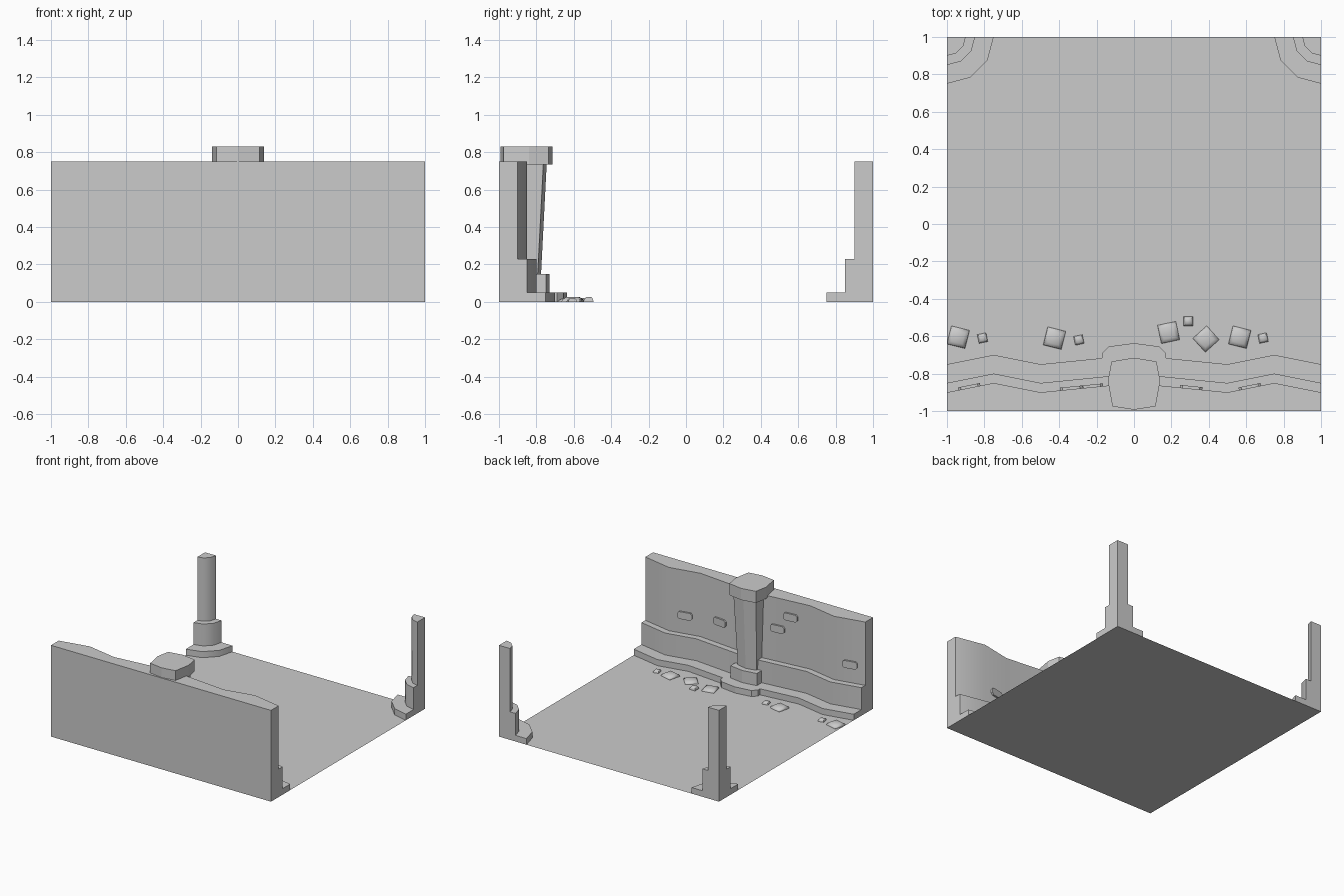
import bpy, bmesh
from math import sin, cos, pi, atan2, radians

if "Cube" in bpy.data.objects:
    bpy.data.objects.remove(bpy.data.objects["Cube"])


def finish(bm, name, angle=None):
    bmesh.ops.remove_doubles(bm, verts=bm.verts, dist=1e-5)
    bmesh.ops.dissolve_degenerate(bm, edges=bm.edges, dist=1e-5)
    bmesh.ops.recalc_face_normals(bm, faces=bm.faces)
    me = bpy.data.meshes.new(name)
    bm.to_mesh(me)
    bm.free()
    ob = bpy.data.objects.new(name, me)
    bpy.context.collection.objects.link(ob)
    if angle:
        bpy.ops.object.select_all(action='DESELECT')
        ob.select_set(True)
        bpy.context.view_layer.objects.active = ob
        bpy.ops.object.shade_smooth_by_angle(angle=radians(angle))
    return ob


def loft(name, rings, angle=None):
    """Bridge equal-length closed rings and cap both ends."""
    bm = bmesh.new()
    vs = [[bm.verts.new(p) for p in r] for r in rings]
    n = len(vs[0])
    for a, b in zip(vs, vs[1:]):
        for i in range(n):
            j = (i + 1) % n
            bm.faces.new((a[i], a[j], b[j], b[i]))
    bm.faces.new(vs[0])
    bm.faces.new(vs[-1])
    return finish(bm, name, angle)


# Floor
bm = bmesh.new()
bmesh.ops.create_grid(bm, x_segments=1, y_segments=1, size=1)
finish(bm, "floor")

# Wavy stepped wall: same stepped section at each station, pushed out or in
waves = [(-1, 0), (-.75, .05), (-.5, 0), (0, .05), (.5, 0), (.75, .05), (1, 0)]
steps = [(-.75, 0), (-.75, .05), (-.85, .05), (-.85, .23), (-.9, .23), (-.9, .75)]
loft("wall", [[(x, -1, 0)] + [(x, y + d, z) for y, z in steps] + [(x, -1, .75)]
              for x, d in waves], 30)

# Quarter-round stepped corner posts
section = [(0, 0), (.25, 0), (.25, .05), (.15, .05), (.15, .23), (.1, .23), (.1, .75), (0, .75)]
for side, label in ((-1, "left"), (1, "right")):
    loft("corner_post_" + label,
         [[(side * (1 - r * cos(k * pi / 6)), 1 - r * sin(k * pi / 6), z) for r, z in section]
          for k in range(4)], 35)


# Pillar parts: bowed-front outlines mirrored across x
def outline(half, z):
    pts = half + [(-x, y) for x, y in reversed(half) if x > 0]
    return [(x, y, z) for x, y in pts]


def bowed(w, front, back=-.9, bow=.018):
    return [(w, back), (w, front - bow)]


def bowed_ring(w, front, z, bow=.018):
    return [(w, -.9, z), (w, front - bow, z), (0, front, z), (-w, front - bow, z), (-w, -.9, z)]


plinth = [(0, -.637), (.135, -.655), (.17, -.69), (.17, -.73)]
loft("pillar_plinth", [outline(plinth, z) for z in (0, .05)])
loft("pillar_block", [bowed_ring(.12, -.73, z) for z in (.05, .15)])
loft("pillar_shaft", [bowed_ring(.085, -.775, .15), bowed_ring(.103, -.745, .735)])
cap = [(0, -.715), (.12, -.735), (.14, -.84), (.115, -.975), (0, -.993)]
loft("pillar_cap", [outline(cap, z) for z in (.735, .83)])


# Raised bricks following the wall slope
def wall_at(x):
    for (x0, d0), (x1, d1) in zip(waves, waves[1:]):
        if x0 <= x <= x1:
            s = (d1 - d0) / (x1 - x0)
            return -.9 + d0 + s * (x - x0), atan2(s, 1)


for i, (x, z) in enumerate([(-.88, .38), (-.335, .62), (-.225, .50), (.305, .41), (.62, .38)]):
    y, turn = wall_at(x)
    w, h, c = .06, .03, .014
    shape = [(w, h - c), (w - c, h), (c - w, h), (-w, h - c),
             (-w, c - h), (c - w, -h), (w - c, -h), (w, c - h)]
    ob = loft(f"brick_{i + 1}", [[(a, d, b) for a, b in shape] for d in (-.01, .014)])
    ob.location = (x, y, z)
    ob.rotation_euler.z = turn

# Low domed stones on the floor: x, y, side, height, turn
stones = [(-.94, -.605, .1, .025, -14), (-.81, -.61, .048, .018, 12),
          (-.425, -.61, .1, .025, -14), (-.295, -.62, .048, .018, 12),
          (.565, -.605, .1, .025, -14), (.69, -.61, .048, .018, 12),
          (.185, -.58, .1, .02, 12), (.29, -.52, .05, .025, 0),
          (.385, -.615, .1, .02, 42)]
for i, (x, y, s, h, turn) in enumerate(stones):
    rings = [[(a * s * k / 2, b * s * k / 2, z) for a, b in ((1, 1), (-1, 1), (-1, -1), (1, -1))]
             for k, z in ((1, 0), (.95, h * .45), (.6, h))]
    ob = loft(f"stone_{i + 1}", rings, 60)
    ob.location = (x, y, 0)
    ob.rotation_euler.z = radians(turn)
